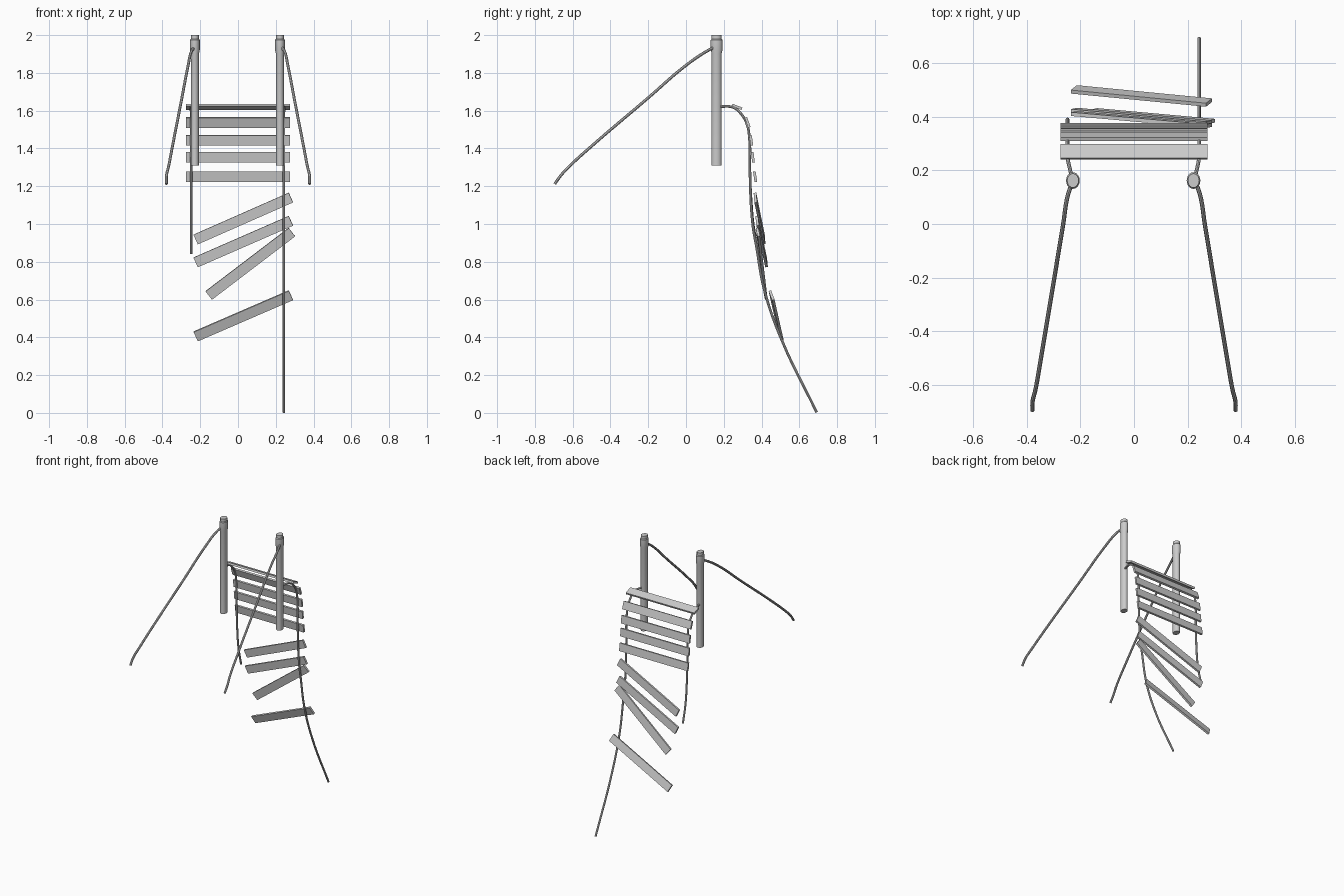
import bpy, bmesh, math
from mathutils import Vector, Matrix

if "Cube" in bpy.data.objects:
    bpy.data.objects.remove(bpy.data.objects["Cube"])


def link_mesh(name, bm):
    bmesh.ops.recalc_face_normals(bm, faces=bm.faces)
    mesh = bpy.data.meshes.new(name)
    bm.to_mesh(mesh)
    bm.free()
    ob = bpy.data.objects.new(name, mesh)
    bpy.context.collection.objects.link(ob)
    return ob


def shade(ob):
    bpy.ops.object.select_all(action='DESELECT')
    ob.select_set(True)
    bpy.context.view_layer.objects.active = ob
    bpy.ops.object.shade_smooth_by_angle(angle=math.radians(35))


def post(name, x, y, profile, squash=1.22, sides=20):
    """Slightly oval turned post from a radius/height profile."""
    bm = bmesh.new()
    rings = []
    for r, z in profile:
        rings.append([bm.verts.new((x + r * math.cos(2 * math.pi * i / sides),
                                    y + r * squash * math.sin(2 * math.pi * i / sides), z))
                      for i in range(sides)])
    for a, b in zip(rings, rings[1:]):
        for i in range(sides):
            j = (i + 1) % sides
            bm.faces.new((a[i], a[j], b[j], b[i]))
    bm.faces.new(rings[0][::-1])
    bm.faces.new(rings[-1])
    shade(link_mesh(name, bm))


def rope(name, points, radius):
    cu = bpy.data.curves.new(name, 'CURVE')
    cu.dimensions = '3D'
    cu.bevel_depth = radius
    cu.bevel_resolution = 2
    cu.resolution_u = 6
    cu.use_fill_caps = True
    sp = cu.splines.new('BEZIER')
    sp.bezier_points.add(len(points) - 1)
    for bp, p in zip(sp.bezier_points, points):
        bp.co = p
        bp.handle_left_type = bp.handle_right_type = 'AUTO'
    ob = bpy.data.objects.new(name, cu)
    bpy.context.collection.objects.link(ob)
    bpy.ops.object.select_all(action='DESELECT')
    ob.select_set(True)
    bpy.context.view_layer.objects.active = ob
    bpy.ops.object.convert(target='MESH')
    shade(bpy.context.view_layer.objects.active)


def plank(name, left, right, lean, width=0.056, thick=0.014):
    """Board between two end centres; lean is the backward slope of its face."""
    a, b = Vector(left), Vector(right)
    u = (b - a).normalized()
    w = Vector((0, -lean, 1))
    w = (w - u * w.dot(u)).normalized()
    n = w.cross(u)
    frame = Matrix((u * (b - a).length, n * thick, w * width)).transposed().to_4x4()
    frame.translation = (a + b) / 2
    bm = bmesh.new()
    bmesh.ops.create_cube(bm, size=1, matrix=frame)
    link_mesh(name, bm)


# Posts with a wider collar at the top
profile = [(0.022, 1.31), (0.022, 1.905), (0.0255, 1.92), (0.0255, 1.975),
           (0.0215, 1.98), (0.0215, 2.0)]
post("left_post", -0.228, 0.162, profile)
post("right_post", 0.222, 0.162, profile)

# Anchor ropes running forward and down from the collars
for side, s in (("left", -1), ("right", 1)):
    path = [(0.232, 0.15, 1.935), (0.246, 0.11, 1.915), (0.264, 0.0, 1.84),
            (0.297, -0.2, 1.668), (0.347, -0.5, 1.412), (0.368, -0.62, 1.303),
            (0.378, -0.66, 1.26), (0.379, -0.695, 1.212)]
    rope(side + "_anchor_rope", [(s * x, y, z) for x, y, z in path], 0.008)

# Hanging ropes: the left one has snapped
hang = [(0.25, 1.617), (0.29, 1.585), (0.322, 1.53), (0.336, 1.45), (0.338, 1.29)]
rope("left_hanging_rope", [(-0.232, 0.175, 1.622)] + [(-0.248, y, z) for y, z in
     hang + [(0.345, 1.12), (0.36, 0.97), (0.39, 0.842)]], 0.007)
rope("right_hanging_rope", [(0.228, 0.175, 1.622)] + [(0.243, y, z) for y, z in
     hang + [(0.353, 1.0), (0.373, 0.88), (0.415, 0.65), (0.505, 0.39),
             (0.692, 0.003)]], 0.007)

# Level planks: (y, z, lean)
level = [(0.27, 1.62, 2.6), (0.326, 1.538, 0.35), (0.345, 1.443, 0.15),
         (0.354, 1.353, 0.12), (0.366, 1.25, 0.15)]
for i, (y, z, lean) in enumerate(level):
    plank(f"plank_{i + 1}", (-0.275, y, z), (0.275, y, z), lean)

# Dangling planks held only by the right rope: (left end, right end, lean)
loose = [((-0.224, 0.412, 0.918), (0.28, 0.367, 1.14), 0.1),
         ((-0.224, 0.424, 0.797), (0.28, 0.377, 1.017), 0.12),
         ((-0.155, 0.421, 0.622), (0.285, 0.381, 0.957), 0.17),
         ((-0.224, 0.502, 0.405), (0.28, 0.453, 0.623), 0.35)]
for i, (a, b, lean) in enumerate(loose):
    plank(f"loose_plank_{i + 1}", a, b, lean)
